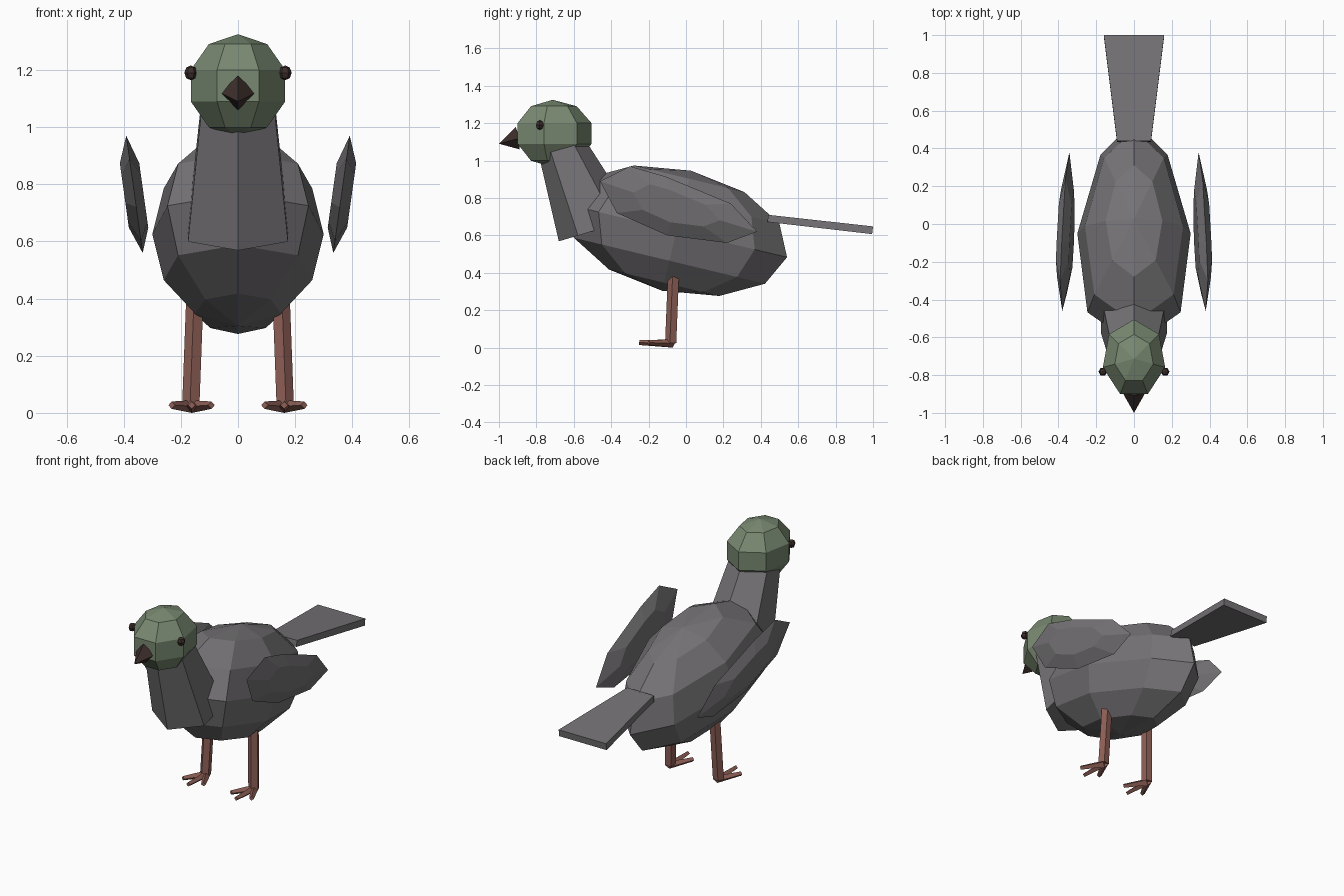
import bpy, bmesh, math
from mathutils import Vector, Matrix

if "Cube" in bpy.data.objects:
    bpy.data.objects.remove(bpy.data.objects["Cube"])


def material(name, rgb):
    m = bpy.data.materials.new(name)
    m.diffuse_color = (*rgb, 1)
    m.use_nodes = True
    m.node_tree.nodes["Principled BSDF"].inputs["Base Color"].default_value = m.diffuse_color
    return m


GREY = material("slate grey", (0.18, 0.172, 0.18))
GREEN = material("moss green", (0.19, 0.25, 0.165))
PINK = material("leg pink", (0.27, 0.115, 0.093))
DARK = material("dark brown", (0.045, 0.028, 0.024))


def finish(name, bm, mat):
    bmesh.ops.recalc_face_normals(bm, faces=bm.faces)
    me = bpy.data.meshes.new(name)
    bm.to_mesh(me)
    bm.free()
    me.materials.append(mat)
    ob = bpy.data.objects.new(name, me)
    bpy.context.collection.objects.link(ob)
    return ob


def loft(name, rings, mat):
    """Skin a list of equal-length point rings; one-point rings become tips."""
    bm = bmesh.new()
    loops = [[bm.verts.new(p) for p in r] for r in rings]
    for a, b in zip(loops, loops[1:]):
        n = max(len(a), len(b))
        for i in range(n):
            j = (i + 1) % n
            if len(a) == 1:
                bm.faces.new((a[0], b[i], b[j]))
            elif len(b) == 1:
                bm.faces.new((a[i], a[j], b[0]))
            else:
                bm.faces.new((a[i], a[j], b[j], b[i]))
    for r in (loops[0], loops[-1]):
        if len(r) > 2:
            bm.faces.new(r)
    return finish(name, bm, mat)


def ball_rings(seg, bands, size, start):
    """Rings of an ellipsoid, pole to pole along z."""
    out = []
    for k in range(bands + 1):
        t = math.pi * k / bands
        if k in (0, bands):
            out.append([Vector((0, 0, size[2] * math.cos(t)))])
            continue
        out.append([Vector((size[0] * math.sin(t) * math.cos(start + i * math.tau / seg),
                            size[1] * math.sin(t) * math.sin(start + i * math.tau / seg),
                            size[2] * math.cos(t))) for i in range(seg)])
    return out


def tube(name, p, q, r1, r2, seg, mat):
    """Straight tapered rod between two points, one edge facing forward."""
    p, q = Vector(p), Vector(q)
    rot = (q - p).to_track_quat('Z', 'Y')
    rings = [[c + rot @ Vector((r * math.sin(i * math.tau / seg),
                                -r * math.cos(i * math.tau / seg), 0))
              for i in range(seg)] for c, r in ((p, r1), (q, r2))]
    return loft(name, rings, mat)


# Body: tilted egg, fuller at the chest
tilt = Matrix.Rotation(math.radians(-13.5), 4, 'X')
rings = ball_rings(8, 6, (0.30, 0.607, 0.33), math.pi / 2)
for ring in rings:
    for v in ring:
        v.x *= 1 - 0.38 * v.y
        v[:] = tilt @ v + Vector((0, -0.05, 0.625))
loft("body", rings, GREY)

# Neck: leaning six-sided taper
neck = []
for cy, cz, rx, ry, slope in ((-0.475, 0.63, 0.202, 0.205, 0.3),
                              (-0.675, 1.10, 0.145, 0.12, 0.3)):
    neck.append([(rx * math.sin(i * math.pi / 3), cy - ry * math.cos(i * math.pi / 3),
                  cz - slope * ry * math.cos(i * math.pi / 3)) for i in range(6)])
loft("neck", neck, GREY)

# Head: seven-sided ball with a flat face forward
head = [[v + Vector((0, -0.713, 1.145)) for v in r]
        for r in ball_rings(7, 5, (0.178, 0.2186, 0.18), math.pi / 2)]
loft("head", head, GREEN)

# Beak
loft("beak", [[(0, -0.91, 1.18), (0.062, -0.89, 1.12), (0, -0.89, 1.06), (-0.062, -0.89, 1.12)],
              [(0, -1.0, 1.09)]], DARK)

# Tail: flat flared slab
loft("tail", [[(-0.09, 0.435, 0.672), (0.09, 0.435, 0.672), (0.09, 0.44, 0.71), (-0.09, 0.44, 0.71)],
              [(-0.16, 0.995, 0.607), (0.16, 0.995, 0.607), (0.16, 1.0, 0.648), (-0.16, 1.0, 0.648)]], GREY)

# Wing outline as seen from the side (y, z)
WING = [(-0.46, 0.89), (-0.30, 0.97), (-0.11, 0.915), (0.24, 0.77),
        (0.38, 0.62), (0.22, 0.56), (-0.10, 0.60), (-0.37, 0.72)]
wy = sum(p[0] for p in WING) / 8
wz = sum(p[1] for p in WING) / 8


def wing_ring(side, scale, off):
    ring = []
    for y, z in WING:
        y, z = wy + (y - wy) * scale, wz + (z - wz) * scale
        ring.append((side * (0.335 + 0.14 * (z - 0.57) + off), y, z))
    return ring


for side, tag in ((1, "left"), (-1, "right")):
    # Wings: leaning faceted lenses
    loft("wing_" + tag, [wing_ring(side, 0.55, -0.032), wing_ring(side, 1, 0),
                         wing_ring(side, 0.55, 0.036)], GREY)
    # Eyes
    eye = [[v + Vector((side * 0.165, -0.782, 1.19)) for v in r]
           for r in ball_rings(6, 4, (0.023, 0.024, 0.026), 0)]
    loft("eye_" + tag, eye, DARK)
    # Legs
    tube("leg_" + tag, (side * 0.15, -0.065, 0.40), (side * 0.164, -0.08, 0.025),
         0.032, 0.032, 5, PINK)
    # Toes
    for n, (tx, ty) in enumerate(((0.093, -0.20), (0.162, -0.25), (0.232, -0.20))):
        tube(f"toe_{tag}_{n + 1}", (side * 0.162, -0.07, 0.022), (side * tx, ty, 0.027),
             0.022, 0.013, 4, PINK)
